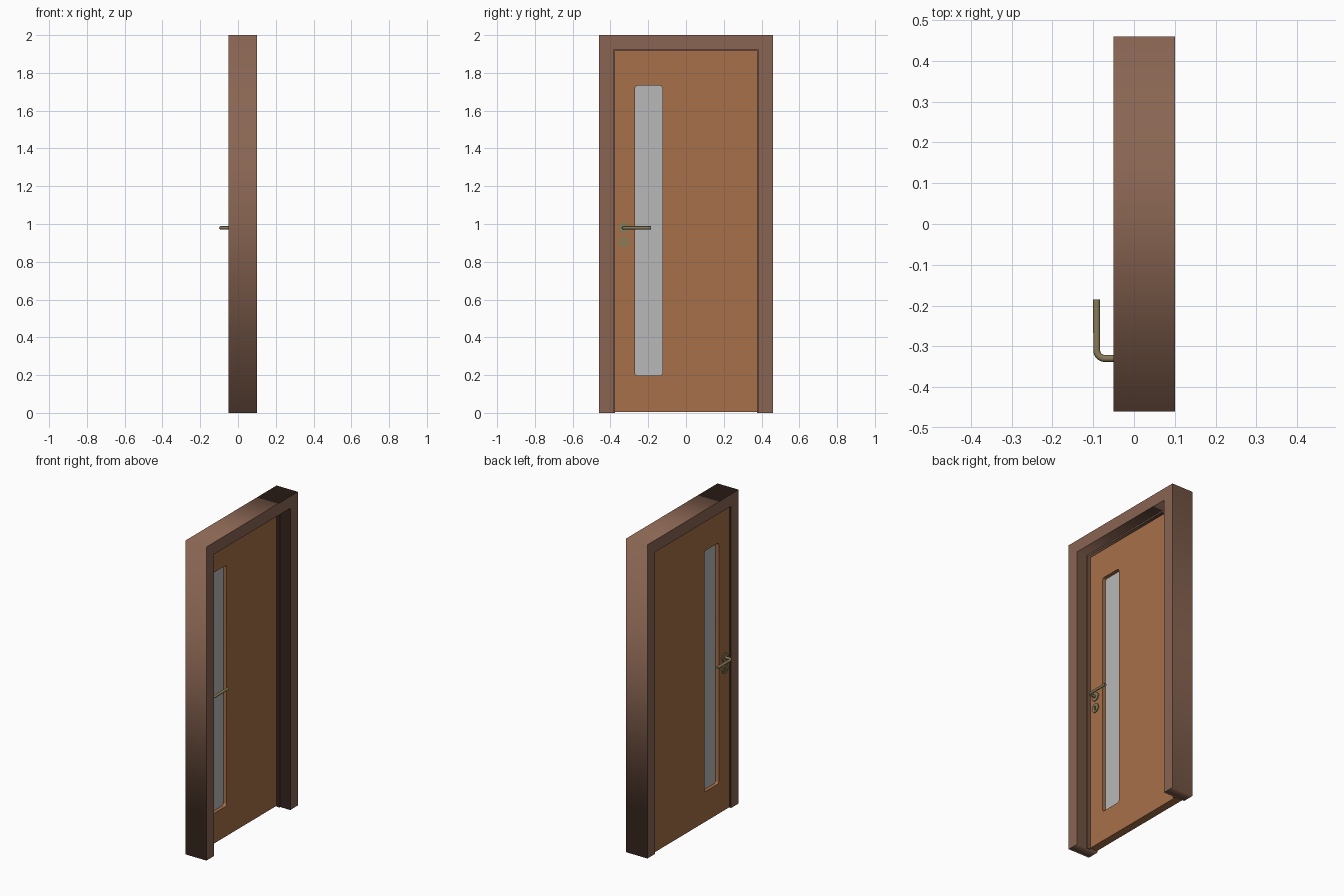
import bpy, bmesh
from math import sin, cos, pi, radians
from mathutils import Matrix

if "Cube" in bpy.data.objects:
    bpy.data.objects.remove(bpy.data.objects["Cube"])


def material(name, rgb):
    m = bpy.data.materials.new(name)
    m.diffuse_color = (*rgb, 1)
    m.use_nodes = True
    m.node_tree.nodes["Principled BSDF"].inputs["Base Color"].default_value = m.diffuse_color
    return m


FRAME = material("frame_wood", (0.25, 0.13, 0.085))
WOOD = material("leaf_wood", (0.38, 0.16, 0.065))
METAL = material("aged_brass", (0.25, 0.20, 0.10))
GLASS = material("frosted_glass", (0.48, 0.48, 0.48))
TO_YZ = Matrix(((0, 0, 1, 0), (1, 0, 0, 0), (0, 1, 0, 0), (0, 0, 0, 1)))


def finish(curve, name, mat, matrix, smooth):
    """Turn a curve into a clean welded mesh object."""
    tmp = bpy.data.objects.new("tmp", curve)
    bpy.context.collection.objects.link(tmp)
    dg = bpy.context.evaluated_depsgraph_get()
    mesh = bpy.data.meshes.new_from_object(tmp.evaluated_get(dg))
    bpy.data.objects.remove(tmp)
    mesh.transform(matrix)
    bm = bmesh.new()
    bm.from_mesh(mesh)
    bmesh.ops.remove_doubles(bm, verts=bm.verts, dist=1e-5)
    bmesh.ops.recalc_face_normals(bm, faces=bm.faces)
    bm.to_mesh(mesh)
    bm.free()
    mesh.name = name
    mesh.materials.clear()
    mesh.materials.append(mat)
    ob = bpy.data.objects.new(name, mesh)
    bpy.context.collection.objects.link(ob)
    if smooth:
        bpy.ops.object.select_all(action='DESELECT')
        ob.select_set(True)
        bpy.context.view_layer.objects.active = ob
        bpy.ops.object.shade_smooth_by_angle(angle=radians(35))
    return ob


def slab(name, loops, x0, x1, mat, smooth=False, bevel=0):
    """Extrude (y, z) outlines along x; inner outlines become holes."""
    c = bpy.data.curves.new(name, 'CURVE')
    c.dimensions = '2D'
    c.fill_mode = 'BOTH'
    c.extrude = (x1 - x0) / 2 - bevel
    c.bevel_depth = bevel
    c.offset = -bevel
    for loop in loops:
        s = c.splines.new('POLY')
        s.points.add(len(loop) - 1)
        for p, (y, z) in zip(s.points, loop):
            p.co = (y, z, 0, 1)
        s.use_cyclic_u = True
    return finish(c, name, mat, Matrix.Translation(((x0 + x1) / 2, 0, 0)) @ TO_YZ, smooth)


def arc(cy, cz, r, a0, a1, n):
    return [(cy + r * cos(radians(a0 + (a1 - a0) * i / n)),
             cz + r * sin(radians(a0 + (a1 - a0) * i / n))) for i in range(n + 1)]


def rounded(y0, y1, z0, z1, r):
    return (arc(y1 - r, z1 - r, r, 0, 90, 6) + arc(y0 + r, z1 - r, r, 90, 180, 6)
            + arc(y0 + r, z0 + r, r, 180, 270, 6) + arc(y1 - r, z0 + r, r, 270, 360, 6))


def portal(wo, zo, wi, zi):
    return [(-wo, 0), (-wo, zo), (wo, zo), (wo, 0), (wi, 0), (wi, zi), (-wi, zi), (-wi, 0)]


# Frame and the thin stop the leaf closes against
slab("door_frame", [portal(0.46, 2.0, 0.384, 1.924)], -0.05, 0.10, FRAME)
slab("door_stop", [portal(0.386, 1.926, 0.376, 1.916)], 0.008, 0.03, FRAME)

# Leaf with a tall window opening, and its pane
L0, L1 = -0.042, 0.008
MID = (L0 + L1) / 2
leaf = [(-0.379, 0.005), (0.379, 0.005), (0.379, 1.919), (-0.379, 1.919)]
slab("door_leaf", [leaf, rounded(-0.27, -0.125, 0.197, 1.733, 0.016)], L0, L1, WOOD, True)
slab("window_pane", [rounded(-0.273, -0.122, 0.194, 1.736, 0.016)],
     MID - 0.003, MID + 0.003, GLASS)

# Handle set on both sides
HY, HZ, KZ = -0.33, 0.98, 0.905
keyhole = arc(HY, KZ + 0.006, 0.007, -60, 240, 14) + [(HY - 0.0035, KZ - 0.016), (HY + 0.0035, KZ - 0.016)]
for label, face, s in (("outer", L0, -1), ("inner", L1, 1)):
    a, b = sorted((face - s * 0.001, face + s * 0.006))
    slab(label + "_handle_rose", [arc(HY, HZ, 0.028, 0, 348.75, 31)], a, b, METAL, True)
    slab(label + "_key_rose", [arc(HY, KZ, 0.028, 0, 348.75, 31), keyhole], a, b, METAL, True)

    # Bent round lever
    reach, R = 0.0495, 0.02
    path = [(0, HY)] + [(reach - R + R * sin(t * pi / 16), HY + R - R * cos(t * pi / 16))
                        for t in range(9)] + [(reach, -0.185)]
    c = bpy.data.curves.new("lever", 'CURVE')
    c.dimensions = '3D'
    c.bevel_depth = 0.0085
    c.bevel_resolution = 4
    c.use_fill_caps = True
    sp = c.splines.new('POLY')
    sp.points.add(len(path) - 1)
    for p, (d, y) in zip(sp.points, path):
        p.co = (face + s * d, y, HZ, 1)
    finish(c, label + "_lever", METAL, Matrix(), True)
